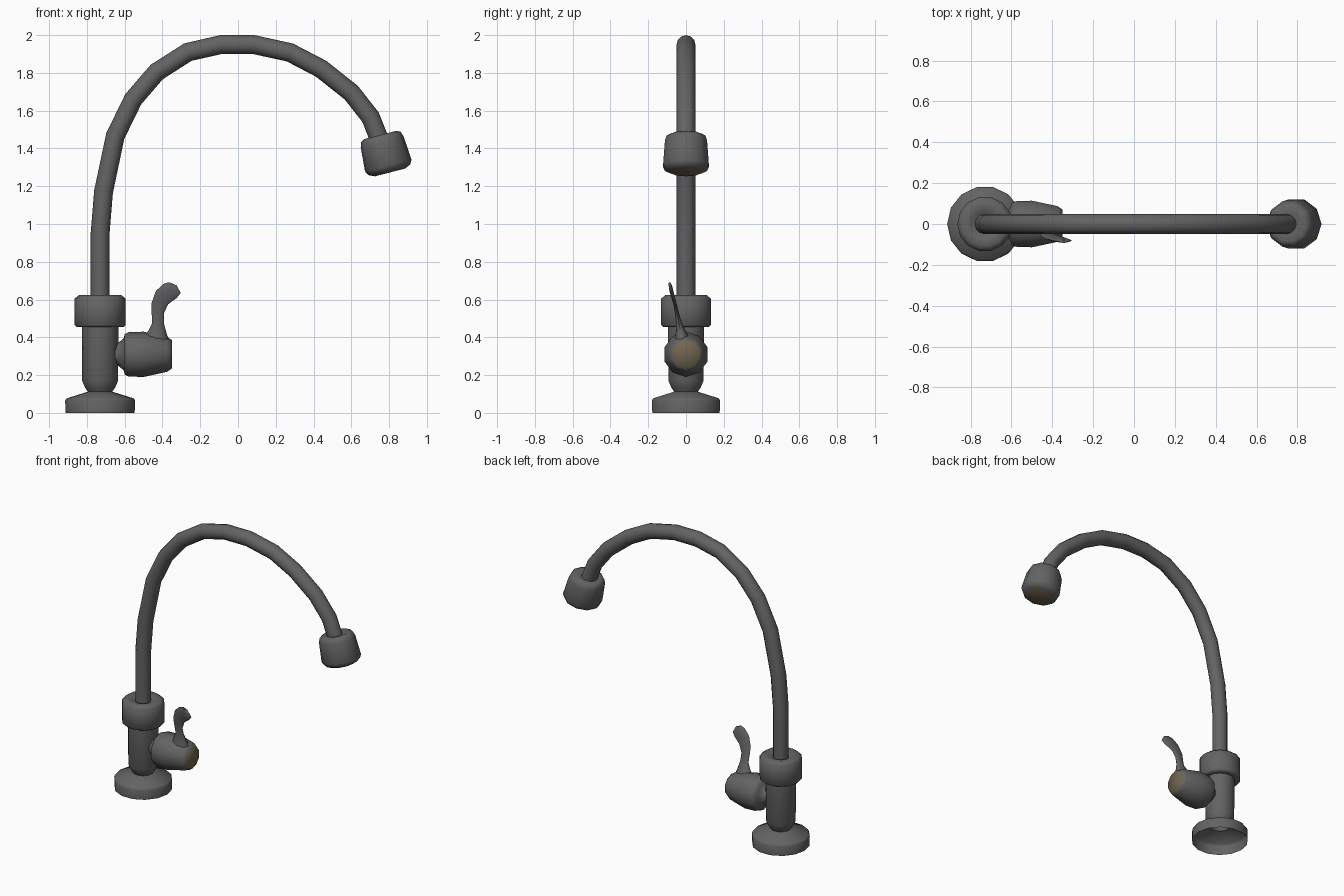
import bpy, bmesh, math
from mathutils import Vector, Matrix

if "Cube" in bpy.data.objects:
    bpy.data.objects.remove(bpy.data.objects["Cube"])


def material(name, rgb):
    m = bpy.data.materials.new(name)
    m.diffuse_color = (*rgb, 1)
    m.use_nodes = True
    m.node_tree.nodes["Principled BSDF"].inputs["Base Color"].default_value = m.diffuse_color
    return m


metal = material("dark_grey_metal", (0.125, 0.125, 0.125))
tan = material("tan_end", (0.17, 0.13, 0.075))


def loft(name, rings, cap_start=False, cap_end=False, end_mat=None):
    """Skin equal-length rings of points into one smooth object."""
    bm = bmesh.new()
    vs = [[bm.verts.new(p) for p in r] for r in rings]
    n = len(rings[0])
    for a, b in zip(vs, vs[1:]):
        for i in range(n):
            j = (i + 1) % n
            bm.faces.new((a[i], a[j], b[j], b[i]))
    if cap_start:
        bm.faces.new(vs[0][::-1])
    if cap_end:
        f = bm.faces.new(vs[-1])
        f.material_index = 1 if end_mat else 0
    me = bpy.data.meshes.new(name)
    bm.to_mesh(me)
    bm.free()
    me.materials.append(metal)
    if end_mat:
        me.materials.append(end_mat)
    ob = bpy.data.objects.new(name, me)
    bpy.context.collection.objects.link(ob)
    bpy.ops.object.select_all(action='DESELECT')
    ob.select_set(True)
    bpy.context.view_layer.objects.active = ob
    bpy.ops.object.shade_smooth_by_angle(angle=math.radians(70))
    return ob


def lathe(name, profile, sides, origin, tilt=0.0, **kw):
    """Revolve (radius, height) about an axis tilted round y from +z."""
    m = Matrix.Translation(origin) @ Matrix.Rotation(tilt, 4, 'Y')
    ang = [2 * math.pi * i / sides for i in range(sides)]
    rings = [[m @ Vector((r * math.cos(a), r * math.sin(a), h)) for a in ang]
             for r, h in profile]
    return loft(name, rings, **kw)


X = -0.73

# Base flange, open underneath
lathe("base_flange", [(0.183, 0), (0.185, 0.065), (0.178, 0.077), (0.065, 0.112)],
      14, (X, 0, 0))

# Column with the collar that holds the spout
lathe("column", [(0.065, 0.112), (0.08, 0.135), (0.095, 0.17), (0.097, 0.455),
                 (0.125, 0.455), (0.135, 0.465), (0.135, 0.605), (0.11, 0.625),
                 (0.07, 0.617), (0.045, 0.605)], 14, (X, 0, 0))

# Curved spout, swept along a path in the xz plane
path = [(-0.73, 0.59), (-0.73, 0.95), (-0.712, 1.17), (-0.65, 1.465),
        (-0.555, 1.66), (-0.43, 1.805), (-0.265, 1.91), (-0.09, 1.95),
        (0.083, 1.95), (0.275, 1.908), (0.44, 1.822), (0.60, 1.695),
        (0.702, 1.565), (0.755, 1.43)]
pts = [Vector((x, 0, z)) for x, z in path]
rings = []
for i, p in enumerate(pts):
    t = (pts[min(i + 1, len(pts) - 1)] - pts[max(i - 1, 0)]).normalized()
    side = Vector((t.z, 0, -t.x))
    rings.append([p + 0.05 * (side * math.cos(a) + Vector((0, 1, 0)) * math.sin(a))
                  for a in (2 * math.pi * k / 12 for k in range(12))])
loft("spout", rings)

# Spout head with a tan outlet face
lathe("spout_head", [(0.04, -0.195), (0.088, -0.205), (0.107, -0.195), (0.117, -0.168),
                     (0.127, -0.038), (0.115, -0.015), (0.083, 0)],
      10, (0.805, 0, 1.273), math.radians(180 - 14.5), cap_end=True, end_mat=tan)

# Valve knob pointing along +x
lathe("valve_knob", [(0.05, -0.66), (0.06, -0.635), (0.085, -0.605), (0.107, -0.60),
                     (0.117, -0.58), (0.12, -0.50), (0.092, -0.375), (0.075, -0.35)],
      10, (0, 0, 0.31), math.radians(90), cap_end=True, end_mat=tan)

# Lever paddle: left xz, right xz, y centre, half thickness
lever = [((-0.50, 0.39), (-0.36, 0.37), -0.015, 0.045),
         ((-0.475, 0.435), (-0.378, 0.42), -0.026, 0.028),
         ((-0.455, 0.475), (-0.392, 0.475), -0.037, 0.016),
         ((-0.457, 0.53), (-0.393, 0.525), -0.048, 0.011),
         ((-0.458, 0.58), (-0.37, 0.575), -0.058, 0.009),
         ((-0.435, 0.645), (-0.325, 0.608), -0.072, 0.009),
         ((-0.395, 0.683), (-0.303, 0.635), -0.081, 0.009),
         ((-0.365, 0.692), (-0.325, 0.675), -0.086, 0.007)]
rings = []
for (lx, lz), (rx, rz), y, h in lever:
    ring = []
    for k in range(8):
        a = 2 * math.pi * k / 8
        s = 0.5 + 0.5 * math.cos(a)
        ring.append((lx + (rx - lx) * s, y + h * math.sin(a), lz + (rz - lz) * s))
    rings.append(ring)
loft("lever", rings, cap_start=True, cap_end=True)
